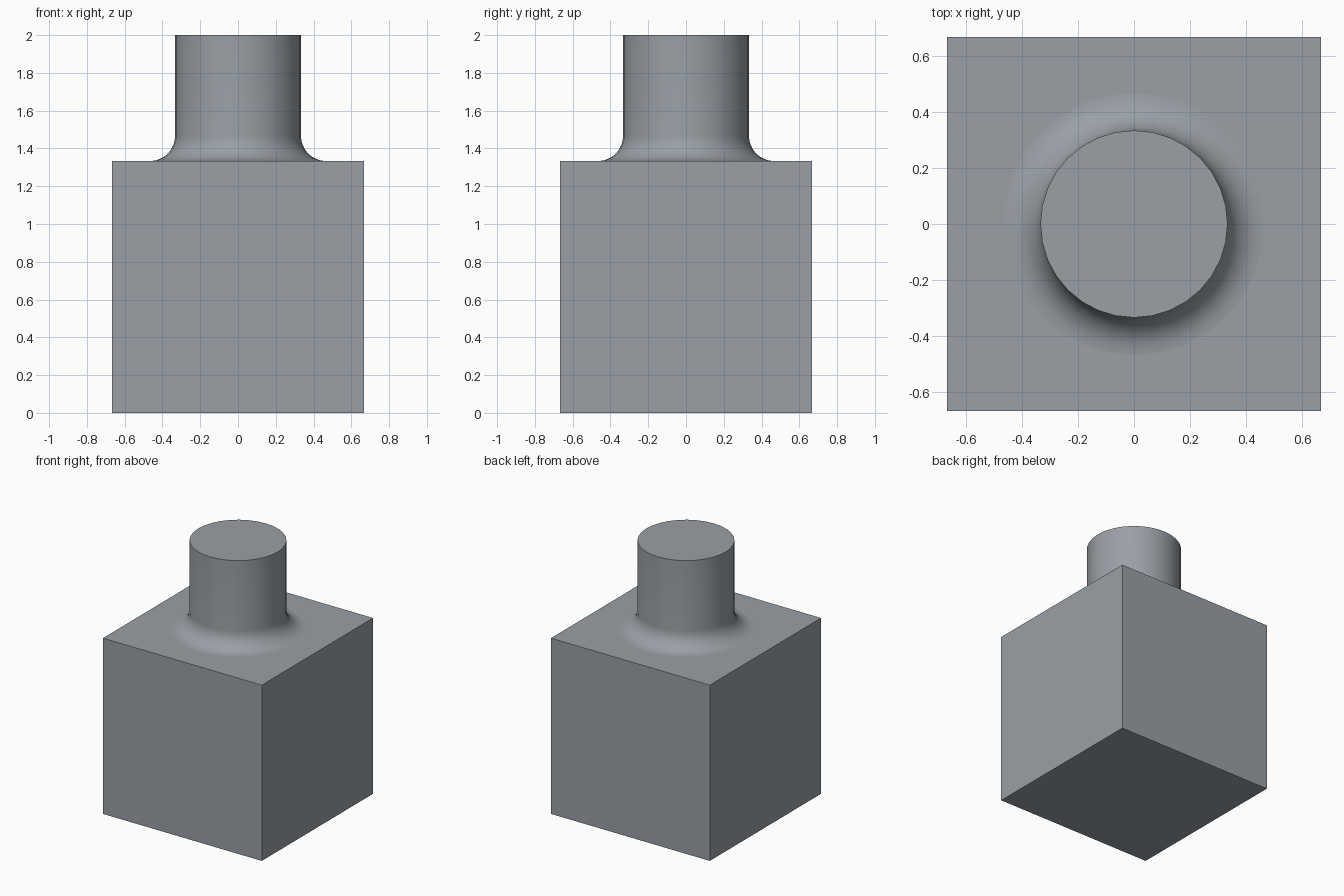
import bpy
import bmesh
from math import sin, cos, pi

old = bpy.data.objects.get("Cube")
if old:
    bpy.data.objects.remove(old, do_unlink=True)

HALF = 2 / 3        # half the block's width
DECK = 4 / 3        # height of the block's top
NECK = 1 / 3        # neck radius
FILLET = 0.133      # radius of the curved foot of the neck
SIDES = 32
STEPS = 8

steel = bpy.data.materials.new("steel_grey")
steel.use_nodes = True
colour = (0.32, 0.35, 0.38, 1)
steel.diffuse_color = colour
steel.node_tree.nodes["Principled BSDF"].inputs["Base Color"].default_value = colour

bm = bmesh.new()


def ring(radius, z):
    return [bm.verts.new((radius * cos(2 * pi * i / SIDES),
                          radius * sin(2 * pi * i / SIDES), z)) for i in range(SIDES)]


def bridge(lower, upper, smooth):
    n = len(lower)
    for i in range(n):
        j = (i + 1) % n
        bm.faces.new((lower[i], lower[j], upper[j], upper[i])).smooth = smooth


# Neck with its concave foot
profile = []
for s in range(STEPS + 1):
    a = pi / 2 * s / STEPS
    profile.append((NECK + FILLET * (1 - sin(a)), DECK + FILLET * (1 - cos(a))))
profile.append((NECK, 2))
rings = [ring(r, z) for r, z in profile]
for lower, upper in zip(rings, rings[1:]):
    bridge(lower, upper, True)
bm.faces.new(rings[-1])

# Block: sides and base
corners = [(-HALF, -HALF), (HALF, -HALF), (HALF, HALF), (-HALF, HALF)]
base = [bm.verts.new((x, y, 0)) for x, y in corners]
deck = [bm.verts.new((x, y, DECK)) for x, y in corners]
bridge(base, deck, False)
bm.faces.new(base[::-1])

# Flat deck around the foot of the neck
open_edges = [e for e in bm.edges if e.is_boundary]
bmesh.ops.triangle_fill(bm, edges=open_edges, use_beauty=True, normal=(0, 0, 1))
bmesh.ops.recalc_face_normals(bm, faces=bm.faces)

mesh = bpy.data.meshes.new("block_with_neck")
bm.to_mesh(mesh)
bm.free()
mesh.materials.append(steel)
body = bpy.data.objects.new("block_with_neck", mesh)
bpy.context.collection.objects.link(body)
